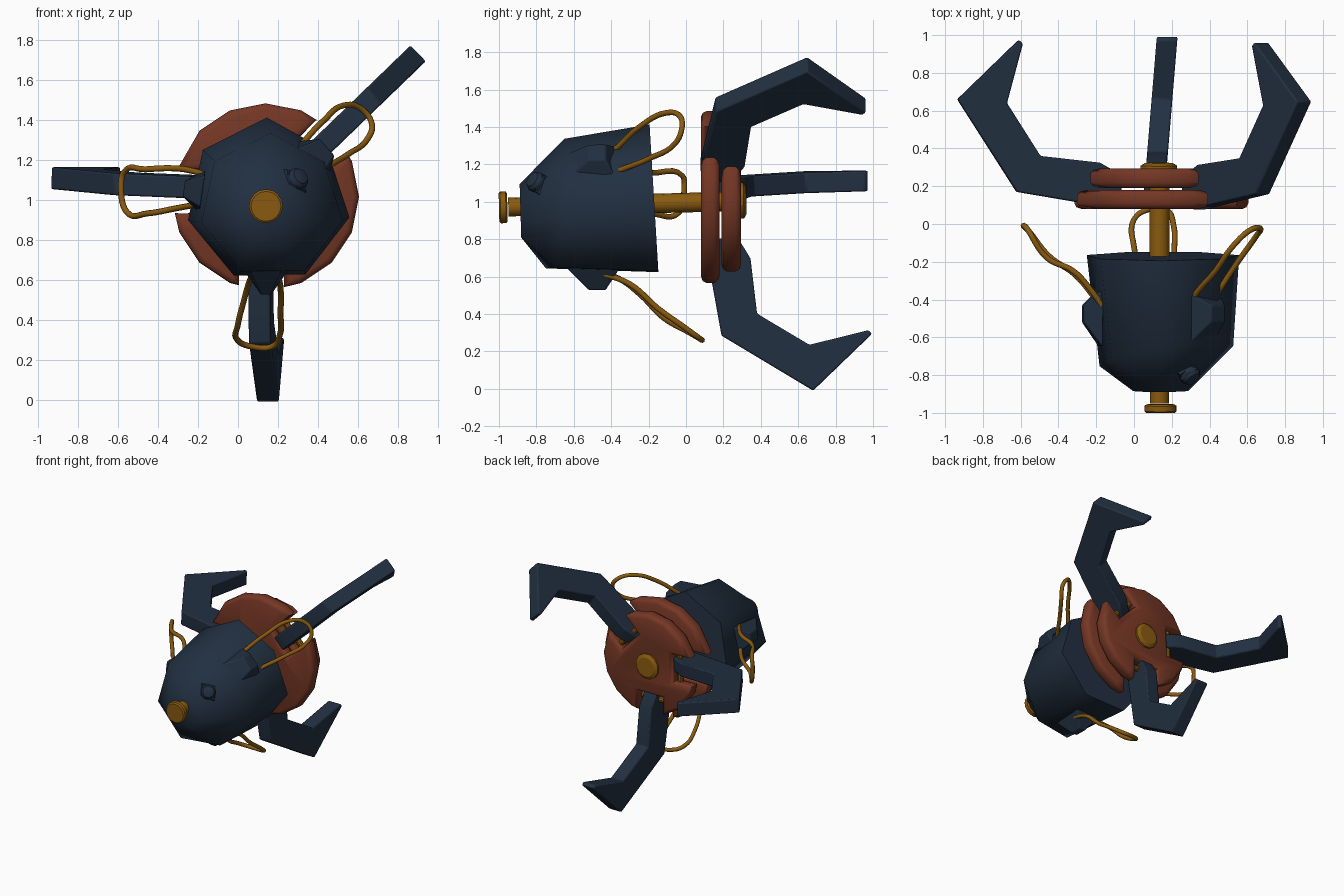
import bpy, bmesh, math
from mathutils import Vector

if "Cube" in bpy.data.objects:
    bpy.data.objects.remove(bpy.data.objects["Cube"])

CX, CZ = 0.14, 1.0


def material(name, rgb):
    m = bpy.data.materials.new(name)
    m.diffuse_color = (*rgb, 1)
    m.use_nodes = True
    m.node_tree.nodes["Principled BSDF"].inputs["Base Color"].default_value = m.diffuse_color
    return m


NAVY = material("navy metal", (0.0155, 0.029, 0.052))
RUST = material("rust red", (0.178, 0.038, 0.018))
GOLD = material("dark gold", (0.255, 0.105, 0.005))


def finish(bm, name, mat, bevel=0.0, segments=2, smooth=30):
    bmesh.ops.recalc_face_normals(bm, faces=bm.faces)
    me = bpy.data.meshes.new(name)
    bm.to_mesh(me)
    bm.free()
    ob = bpy.data.objects.new(name, me)
    bpy.context.collection.objects.link(ob)
    me.materials.append(mat)
    if bevel:
        b = ob.modifiers.new("bevel", "BEVEL")
        b.width, b.segments, b.limit_method = bevel, segments, "ANGLE"
        b.angle_limit = math.radians(25)
        b.use_clamp_overlap = False
    bpy.ops.object.select_all(action="DESELECT")
    ob.select_set(True)
    bpy.context.view_layer.objects.active = ob
    bpy.ops.object.shade_smooth_by_angle(angle=math.radians(smooth))
    return ob


def loft(name, rings, mat, **kw):
    """Skin a list of equal-length point rings and cap both ends."""
    bm = bmesh.new()
    vs = [[bm.verts.new(p) for p in r] for r in rings]
    n = len(rings[0])
    for a, b in zip(vs, vs[1:]):
        for i in range(n):
            bm.faces.new((a[i], a[(i + 1) % n], b[(i + 1) % n], b[i]))
    bm.faces.new(vs[0])
    bm.faces.new(vs[-1])
    return finish(bm, name, mat, **kw)


def lathe(name, start, axis, profile, mat, n=16, **kw):
    """Solid of revolution: profile is (distance along axis, radius)."""
    axis = Vector(axis).normalized()
    u = axis.orthogonal().normalized()
    v = axis.cross(u)
    ang = [2 * math.pi * i / n for i in range(n)]
    rings = [[Vector(start) + axis * d + (u * math.cos(a) + v * math.sin(a)) * r for a in ang]
             for d, r in profile]
    return loft(name, rings, mat, **kw)


def radial(deg):
    a = math.radians(deg)
    return Vector((math.cos(a), 0, math.sin(a))), Vector((-math.sin(a), 0, math.cos(a)))


# Seven-sided body: nose ring, slanted shoulder ring, back ring
# (y, centre x, centre z, radius, slant along x, slant along z)
rings = []
for y, cx, cz, r, sx, sz in [(-0.885, 0.14, 0.945, 0.15, 0, -0.03),
                             (-0.69, 0.17, 0.974, 0.363, 0.15, 0.11),
                             (-0.17, 0.152, 1.0, 0.414, 0, -0.06)]:
    ring = []
    for k in range(7):
        a = math.radians(91 + k * 360 / 7)
        rr = r * (0.93 if k == 6 else 1)  # flattened corner under the upper pod
        dx, dz = rr * math.cos(a), rr * math.sin(a)
        ring.append((cx + dx, y + sx * dx + sz * dz, cz + dz))
    rings.append(ring)
loft("body_shell", rings, NAVY, smooth=60)

# Shaft with front knob and rear cap
tilt = Vector((0, 1, 0.025))
lathe("shaft", (CX - 0.005, -0.95, 0.972), tilt, [(0, 0.05), (1.25, 0.053)], GOLD)
lathe("front_knob", (CX, -1.0, 0.970), tilt,
      [(0, 0.075), (0.008, 0.085), (0.037, 0.085), (0.045, 0.075)], GOLD)
lathe("rear_cap", (CX - 0.008, 0.278, 1.007), tilt,
      [(0, 0.1), (0.03, 0.1), (0.045, 0.075)], GOLD, n=12)

# Arms: direction, sideways offset, drift along y, radial scale, y shift, slot offset
ARMS = {"upper": (44, 0.0, 0.0, 1.03, -0.012, 0.0),
        "left": (178, -0.047, -0.04, 1.047, 0.0, -0.032),
        "lower": (-90, -0.045, 0.083, 0.98, 0.02, -0.02)}
HOOK = [(0.2, 0.11), (0.28, 0.09), (0.73, 0.17), (1.03, 0.66), (0.72, 0.975), (0.70, 0.955),
        (0.78, 0.64), (0.61, 0.36), (0.31, 0.325), (0.2, 0.26)]
for name, (deg, off, drift, scale, shift, _) in ARMS.items():
    er, et = radial(deg)
    sides = []
    for w in (-0.055, 0.055):
        sides.append([Vector((CX, y + shift, CZ)) + er * r * scale + et * (off + drift * y + w)
                      for r, y in HOOK])
    loft(name + "_claw_arm", sides, NAVY, bevel=0.009)
    pin = Vector((CX, 0.24, CZ)) + er * 0.26 + et * (off - 0.12)
    lathe(name + "_hinge_pin", pin, et, [(0, 0.022), (0.24, 0.022)], GOLD, n=10)


# Two slotted discs
def disc(name, radius, y0, y1, cz, half):
    pts, spans = [], []
    for deg, *_, off in ARMS.values():
        er, et = radial(deg)
        c = Vector((0, 0, CZ - cz))
        reach = 0.985 * math.sqrt(radius ** 2 - half ** 2)
        loc = [c + er * r + et * (off + w)
               for r, w in ((reach, -half), (0.22, -half), (0.22, half), (reach, half))]
        for i in (0, 3):  # keep slot mouths on the rim
            loc[i] += er * (radius * 0.988 - loc[i].length)
        lo, hi = (math.atan2(p.z, p.x) % math.tau for p in (loc[0], loc[3]))
        if hi < lo:
            hi += math.tau
        spans.append((lo, hi))
        pts.append((lo, loc))
    for k in range(16):
        a = k * math.tau / 16
        if not any(lo - 0.1 < t < hi + 0.1 for lo, hi in spans for t in (a, a + math.tau)):
            pts.append((a, [Vector((math.cos(a), 0, math.sin(a))) * radius]))
    pts.sort(key=lambda p: p[0])
    outline = [p for _, group in pts for p in group]
    # rounded rim: outline inset toward each corner's bisector at both faces
    n = len(outline)

    def inset(d):
        out = []
        for i, p in enumerate(outline):
            e1 = (p - outline[i - 1]).normalized()
            e2 = (outline[(i + 1) % n] - p).normalized()
            n1, n2 = Vector((-e1.z, 0, e1.x)), Vector((-e2.z, 0, e2.x))
            out.append(p + (n1 + n2) * (d / (1 + n1.dot(n2))))
        return out

    b = 0.03
    prof = [(y0, b), (y0 + b * 0.3, b * 0.3), (y0 + b, 0),
            (y1 - b, 0), (y1 - b * 0.3, b * 0.3), (y1, b)]
    loft(name, [[p + Vector((CX - 0.002, y, cz)) for p in inset(d)] for y, d in prof],
         RUST, smooth=50)


disc("front_disc", 0.467, 0.08, 0.18, 1.018, 0.112)
disc("rear_disc", 0.40, 0.19, 0.295, 1.012, 0.11)

# Wedge-shaped cable pods: direction, base radius, top radius, base half widths, top half width
for name, deg, r0, r1, wf, wb, wt in [("upper", 41, 0.27, 0.405, 0.10, 0.15, 0.055),
                                      ("left", 172, 0.32, 0.415, 0.08, 0.11, 0.04),
                                      ("lower", -90, 0.34, 0.472, 0.08, 0.12, 0.025)]:
    er, et = radial(deg)
    base = Vector((CX, 0, CZ))
    quads = []
    for r, yf, yb, f, b in [(r0, -0.65, -0.345, wf, wb), (r1, -0.52, -0.43, wt, wt)]:
        quads.append([base + er * r + et * s + Vector((0, y, 0))
                      for s, y in ((-f, yf), (f, yf), (b, yb), (-b, yb))])
    loft(name + "_cable_pod", quads, NAVY, bevel=0.008)

# Round stud on its plate beside the nose
axis = Vector((0.5, -0.65, 0.45)).normalized()
stud = Vector((0.285, -0.785, 1.095))
lathe("stud_plate", stud - axis * 0.03, axis, [(0, 0.1), (0.045, 0.07)], NAVY, n=4)
lathe("stud", stud, axis, [(0, 0.055), (0.035, 0.055), (0.055, 0.042), (0.062, 0.015)], NAVY, n=12)

# Looping cables
CABLES = {
    "upper": [(0.28, -0.46, 1.22), (0.32, -0.38, 1.28), (0.43, -0.25, 1.40), (0.53, -0.11, 1.475),
              (0.62, -0.03, 1.455), (0.67, -0.025, 1.38), (0.65, -0.06, 1.31),
              (0.55, -0.2, 1.23), (0.43, -0.38, 1.155), (0.37, -0.46, 1.10)],
    "left": [(-0.17, -0.43, 1.13), (-0.22, -0.36, 1.145), (-0.32, -0.25, 1.16),
             (-0.46, -0.18, 1.155), (-0.57, -0.02, 1.14), (-0.585, -0.01, 1.07),
             (-0.555, -0.04, 0.94), (-0.45, -0.17, 0.935), (-0.31, -0.27, 0.96),
             (-0.2, -0.40, 0.98)],
    "lower": [(0.07, -0.46, 0.62), (0.055, -0.36, 0.59), (0.03, -0.24, 0.50),
              (0.0, -0.12, 0.38), (-0.002, 0.02, 0.30), (0.07, 0.075, 0.268),
              (0.17, 0.075, 0.268), (0.21, -0.01, 0.33), (0.213, -0.15, 0.43),
              (0.213, -0.30, 0.56), (0.2, -0.46, 0.62)]}
for name, pts in CABLES.items():
    cu = bpy.data.curves.new(name + "_cable", "CURVE")
    cu.dimensions = "3D"
    cu.bevel_depth, cu.bevel_resolution, cu.resolution_u = 0.015, 2, 6
    sp = cu.splines.new("BEZIER")
    sp.bezier_points.add(len(pts) - 1)
    for bp, p in zip(sp.bezier_points, pts):
        bp.co = p
        bp.handle_left_type = bp.handle_right_type = "AUTO"
    cu.materials.append(GOLD)
    bpy.context.collection.objects.link(bpy.data.objects.new(name + "_cable", cu))
